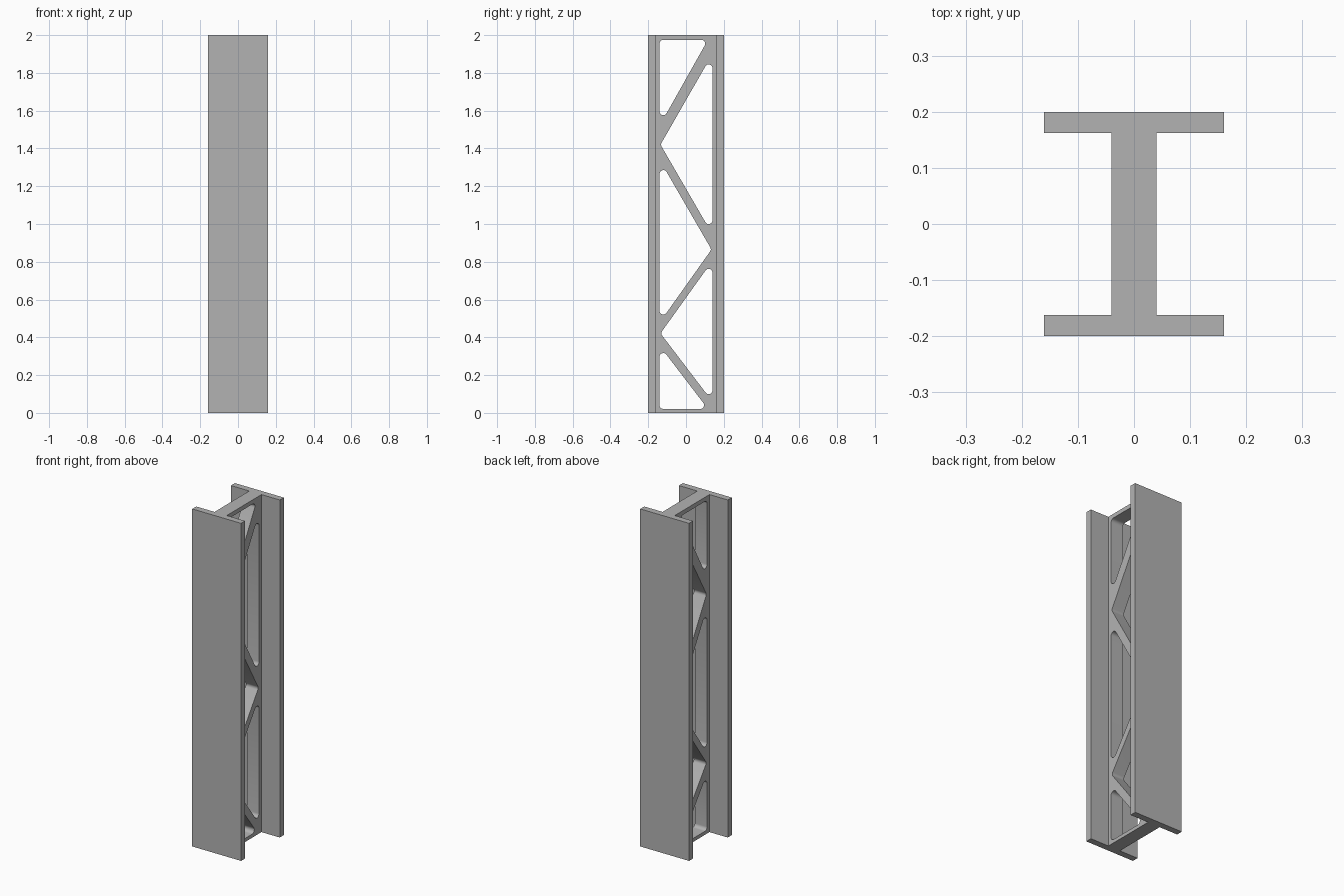
import bpy, bmesh, math
from mathutils import Vector

cube = bpy.data.objects.get("Cube")
if cube:
    bpy.data.objects.remove(cube, do_unlink=True)

HEIGHT, DEPTH, WIDTH = 2.0, 0.2, 0.16      # full height, half depth, half width
FLANGE_IN, WEB = 0.1625, 0.04              # inner flange face, half web thickness
SIDE, APEX, RADIUS = 0.14, 0.135, 0.02     # opening edges and fillet radius

steel = bpy.data.materials.new("steel grey")
steel.use_nodes = True
grey = (0.45, 0.45, 0.45, 1)
steel.diffuse_color = grey
steel.node_tree.nodes["Principled BSDF"].inputs["Base Color"].default_value = grey


def fillet(corners, radius, steps=7):
    """Round every corner of a convex 2D outline."""
    out = []
    for i, c in enumerate(corners):
        p = Vector(c)
        a = (Vector(corners[i - 1]) - p).normalized()
        b = (Vector(corners[(i + 1) % len(corners)]) - p).normalized()
        half = a.angle(b) / 2
        centre = p + (a + b).normalized() * radius / math.sin(half)
        start = p + a * radius / math.tan(half) - centre
        end = p + b * radius / math.tan(half) - centre
        for s in range(steps + 1):
            mix = start.lerp(end, s / steps)
            # even spacing along the arc
            ang = start.angle(end)
            t = s / steps
            mix = (start * math.sin((1 - t) * ang) + end * math.sin(t * ang)) / math.sin(ang)
            out.append(centre + mix)
    return out


def prism(bm, points, direction):
    face = bm.faces.new([bm.verts.new(p) for p in points])
    top = bmesh.ops.extrude_face_region(bm, geom=[face])["geom"]
    bmesh.ops.translate(bm, verts=[v for v in top if isinstance(v, bmesh.types.BMVert)],
                        vec=direction)


def make_object(name, bm):
    bmesh.ops.recalc_face_normals(bm, faces=bm.faces)
    mesh = bpy.data.meshes.new(name)
    bm.to_mesh(mesh)
    bm.free()
    mesh.materials.append(steel)
    obj = bpy.data.objects.new(name, mesh)
    bpy.context.collection.objects.link(obj)
    return obj


# I-section column
quarter = [(WIDTH, DEPTH), (WIDTH, FLANGE_IN), (WEB, FLANGE_IN)]
right = quarter + [(x, -y) for x, y in reversed(quarter)]
section = right + [(-x, y) for x, y in reversed(right)]
bm = bmesh.new()
prism(bm, [(x, y, 0) for x, y in section], (0, 0, HEIGHT))
beam = make_object("truss_beam", bm)

# Web openings that leave the zigzag bracing
openings = [
    [(-SIDE, 1.975), (0.116, 1.975), (-SIDE, 1.52)],
    [(SIDE, 1.90), (-APEX, 1.42), (SIDE, 0.945)],
    [(-SIDE, 1.34), (APEX, 0.865), (-SIDE, 0.478)],
    [(SIDE, 0.805), (-APEX, 0.421), (SIDE, 0.06)],
    [(-SIDE, 0.356), (0.116, 0.021), (-SIDE, 0.021)],
]
bm = bmesh.new()
for corners in openings:
    prism(bm, [(-0.1, y, z) for y, z in fillet(corners, RADIUS)], (0.2, 0, 0))
cutter = make_object("web_cutter", bm)
cutter.hide_render = True

cut = beam.modifiers.new("web openings", "BOOLEAN")
cut.operation = "DIFFERENCE"
cut.solver = "EXACT"
cut.object = cutter
bpy.ops.object.select_all(action="DESELECT")
bpy.context.view_layer.objects.active = beam
beam.select_set(True)
bpy.ops.object.modifier_apply(modifier=cut.name)
bpy.data.objects.remove(cutter, do_unlink=True)
bpy.ops.object.shade_smooth_by_angle(angle=math.radians(30))
